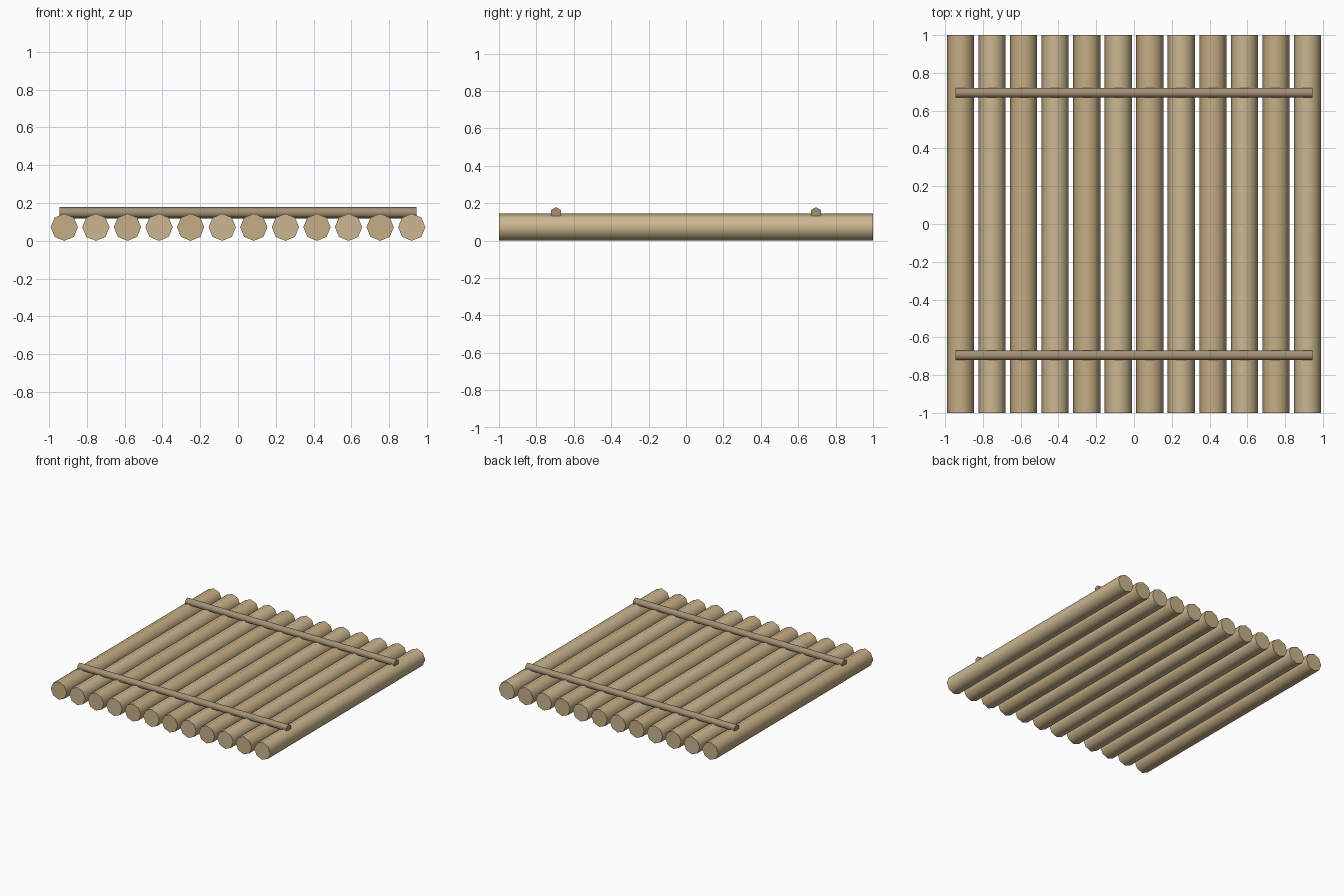
import bpy, bmesh, math
from mathutils import Vector

if "Cube" in bpy.data.objects:
    bpy.data.objects.remove(bpy.data.objects["Cube"])


def material(name, rgb):
    m = bpy.data.materials.new(name)
    m.diffuse_color = (*rgb, 1)
    m.use_nodes = True
    m.node_tree.nodes["Principled BSDF"].inputs["Base Color"].default_value = m.diffuse_color
    return m


def pole(name, start, end, radius, sides, mat):
    """Horizontal prism between two points, one corner pointing straight up."""
    start, end = Vector(start), Vector(end)
    up = Vector((0, 0, 1))
    side = (end - start).normalized().cross(up)
    bm = bmesh.new()
    rings = []
    for p in (start, end):
        angles = [2 * math.pi * i / sides for i in range(sides)]
        rings.append([bm.verts.new(p + radius * (math.cos(a) * up + math.sin(a) * side))
                      for a in angles])
    for i in range(sides):
        j = (i + 1) % sides
        bm.faces.new((rings[0][i], rings[0][j], rings[1][j], rings[1][i]))
    for ring in rings:
        bm.faces.new(ring)
    bmesh.ops.recalc_face_normals(bm, faces=bm.faces)
    me = bpy.data.meshes.new(name)
    bm.to_mesh(me)
    bm.free()
    me.materials.append(mat)
    ob = bpy.data.objects.new(name, me)
    bpy.context.collection.objects.link(ob)
    bpy.context.view_layer.objects.active = ob
    ob.select_set(True)
    bpy.ops.object.shade_smooth_by_angle(angle=math.radians(62))
    ob.select_set(False)
    return ob


wood = [material("wood_dark", (0.56, 0.42, 0.23)), material("wood_light", (0.60, 0.47, 0.28))]
bar_wood = material("wood_bar", (0.37, 0.28, 0.18))

# Deck of twelve parallel logs
COUNT, PITCH, R = 12, 0.167, 0.072
for k in range(COUNT):
    x = (k - (COUNT - 1) / 2) * PITCH
    pole(f"log_{k + 1}", (x, -1, R), (x, 1, R), R, 8, wood[k % 2])

# Two thin cross bars lying on the logs
for name, y in (("front_cross_bar", -0.695), ("back_cross_bar", 0.695)):
    pole(name, (-0.945, y, 0.149), (0.945, y, 0.149), 0.03, 6, bar_wood)
